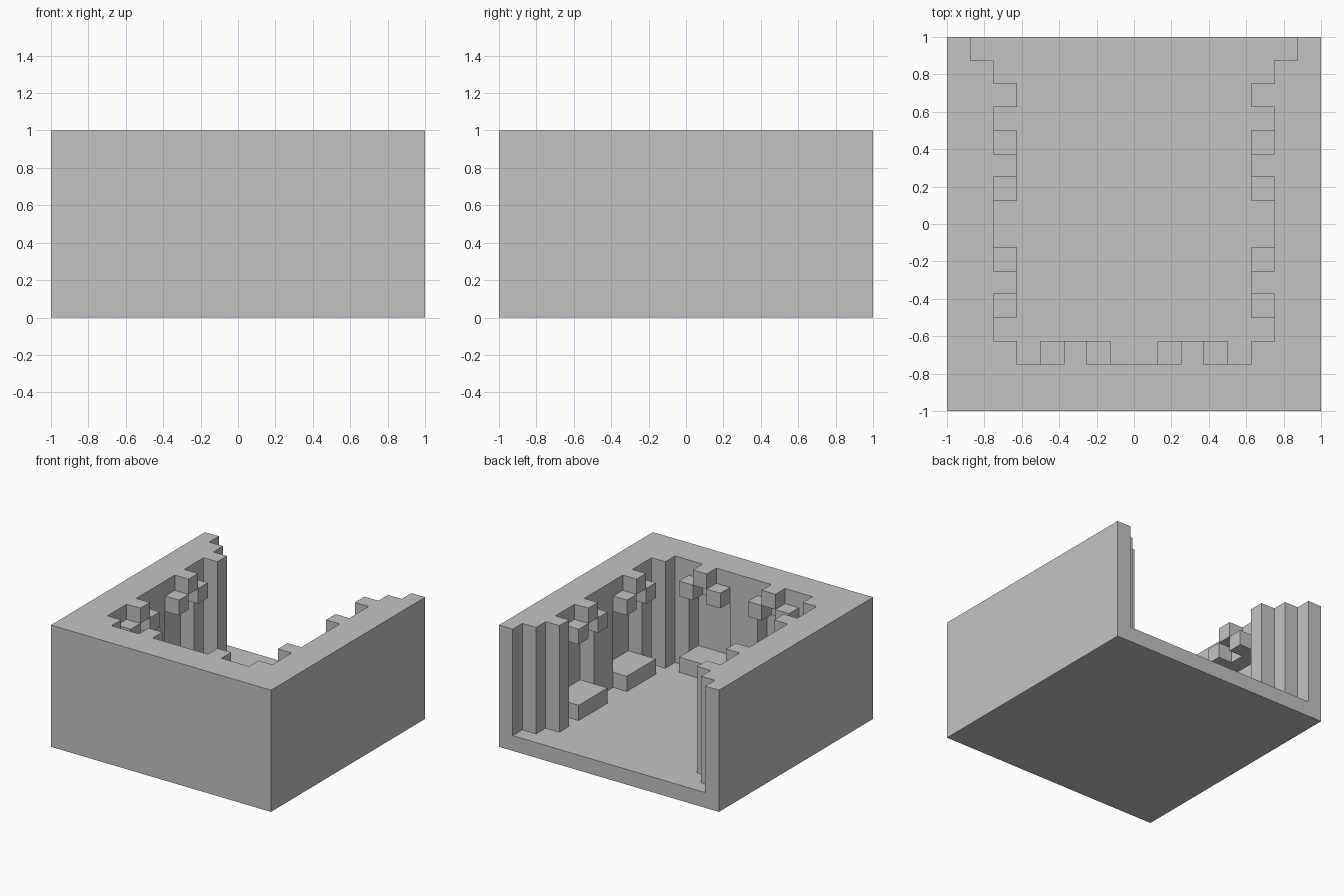
import bpy
import bmesh

if "Cube" in bpy.data.objects:
    bpy.data.objects.remove(bpy.data.objects["Cube"], do_unlink=True)

U = 0.125  # one block
HALF, HEIGHT = 8 * U, 8 * U

stone = bpy.data.materials.new("grey_stone")
stone.use_nodes = True
GREY = (0.55, 0.55, 0.55, 1)
stone.diffuse_color = GREY
stone.node_tree.nodes["Principled BSDF"].inputs["Base Color"].default_value = GREY


def prism(name, outline, z0, z1):
    """Extrude a flat outline from z0 to z1."""
    bm = bmesh.new()
    face = bm.faces.new([bm.verts.new((x, y, z0)) for x, y in outline])
    top = bmesh.ops.extrude_face_region(bm, geom=[face])["geom"]
    bmesh.ops.translate(bm, vec=(0, 0, z1 - z0),
                        verts=[v for v in top if isinstance(v, bmesh.types.BMVert)])
    bmesh.ops.recalc_face_normals(bm, faces=bm.faces[:])
    mesh = bpy.data.meshes.new(name)
    bm.to_mesh(mesh)
    bm.free()
    mesh.materials.append(stone)
    obj = bpy.data.objects.new(name, mesh)
    bpy.context.collection.objects.link(obj)
    return obj


def wall_block(name, wall, along, depth, z0, z1):
    """Box on a wall: range along the wall, range outward from the centre."""
    (a0, a1), (d0, d1) = along, depth
    corners = [(a0, d0), (a1, d0), (a1, d1), (a0, d1)]
    place = {"left": lambda a, d: (d, a),
             "right": lambda a, d: (-d, a),
             "front": lambda a, d: (a, -d)}[wall]
    return prism(name, [place(a, d) for a, d in corners], z0, z1)


def carve(target, cutter):
    cutter.hide_render = True
    mod = target.modifiers.new("carve", 'BOOLEAN')
    mod.operation, mod.solver, mod.object = 'DIFFERENCE', 'EXACT', cutter
    bpy.ops.object.select_all(action='DESELECT')
    bpy.context.view_layer.objects.active = target
    target.select_set(True)
    bpy.ops.object.modifier_apply(modifier=mod.name)
    bpy.data.objects.remove(cutter, do_unlink=True)


# Solid block that the room is carved from
shell = prism("room_shell", [(-HALF, -HALF), (HALF, -HALF), (HALF, HALF), (-HALF, HALF)],
              0, HEIGHT)

# Open room with corner pillars and a stepped entrance at the back
steps = [(5, -6), (5, -5), (6, -5), (6, 5), (5, 5), (5, 6), (6, 6), (6, 7), (7, 7), (7, 9)]
half = [(x * U, y * U) for x, y in steps]
outline = half + [(-x, y) for x, y in reversed(half)]
carve(shell, prism("room_cutter", outline, U, HEIGHT + U))

# Two bays on each of the three walls
for wall in ("left", "right", "front"):
    for side, centre in (("first", -2.5 * U), ("second", 2.5 * U)):
        tag = f"{wall}_{side}"
        bay = (centre - 1.5 * U, centre + 1.5 * U)
        proud = (5 * U, 6 * U)
        # Alcove behind the wall face
        carve(shell, wall_block("alcove_cutter", wall, bay, (5.5 * U, 7 * U), 2 * U, 6 * U))
        # Ledge at the foot, stepped arch at the head
        wall_block(f"{tag}_ledge", wall, bay, proud, U, 2 * U)
        for end, shift in (("near", -1.5 * U), ("far", 0.5 * U)):
            start = centre + shift
            wall_block(f"{tag}_arch_{end}", wall, (start, start + U), proud, 6 * U, 7 * U)
        wall_block(f"{tag}_keystone", wall, (centre - U / 2, centre + U / 2), proud,
                   7 * U, HEIGHT)
